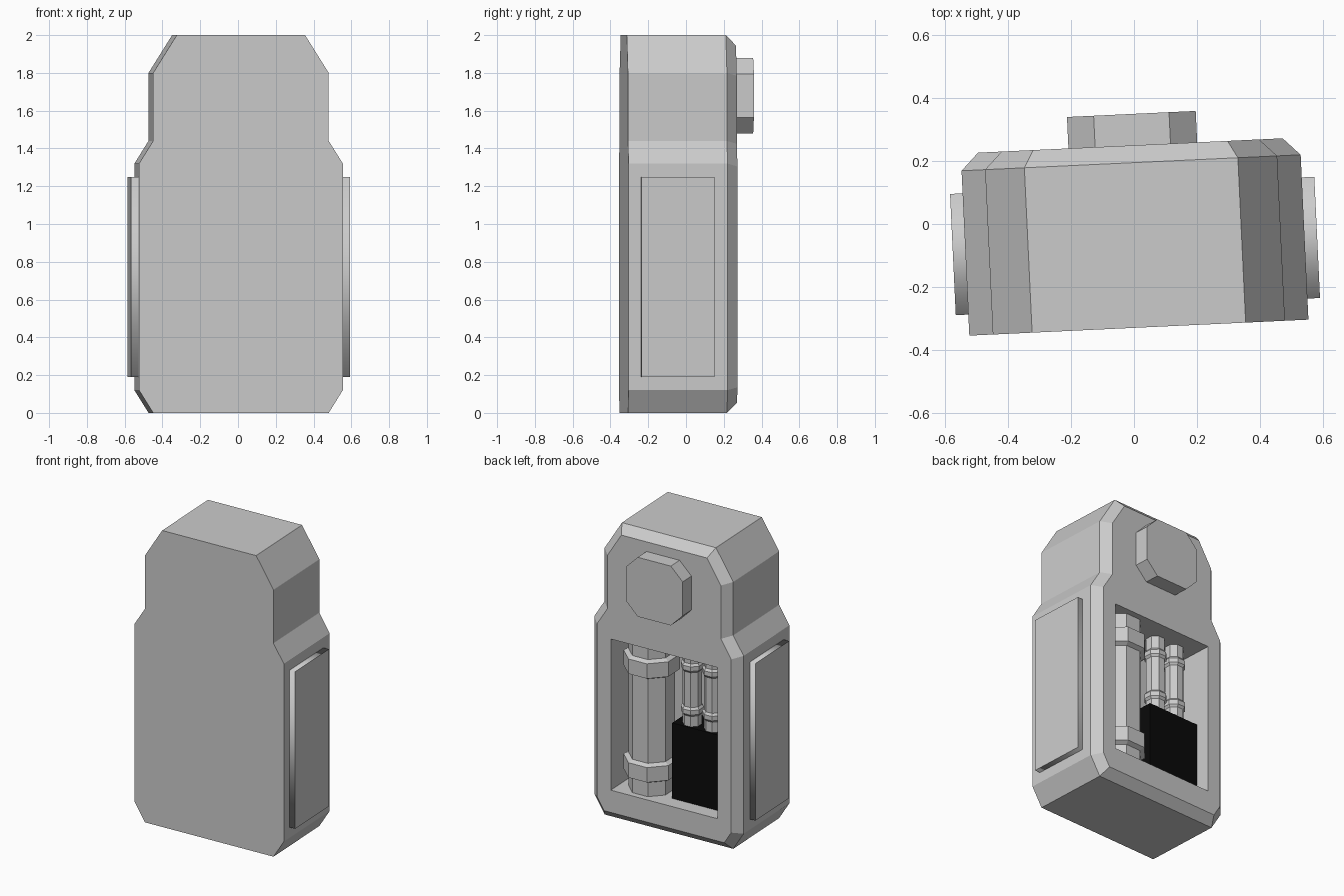
import bpy, bmesh, math
from mathutils import Vector

if "Cube" in bpy.data.objects:
    bpy.data.objects.remove(bpy.data.objects["Cube"])

TURN = math.radians(2.7)   # the whole unit stands slightly turned


def finish(bm, name):
    bmesh.ops.recalc_face_normals(bm, faces=bm.faces)
    me = bpy.data.meshes.new(name)
    bm.to_mesh(me)
    bm.free()
    ob = bpy.data.objects.new(name, me)
    ob.rotation_euler.z = TURN
    bpy.context.collection.objects.link(ob)
    return ob


def prism(profile, y0, y1, bevel=0.0):
    """Extrude an (x, z) outline from y0 to y1, chamfering the rear rim."""
    bm = bmesh.new()
    front = bm.faces.new([bm.verts.new((x, y0, z)) for x, z in profile])
    ext = bmesh.ops.extrude_face_region(bm, geom=[front], use_keep_orig=True)
    new = ext["geom"]
    verts = [g for g in new if isinstance(g, bmesh.types.BMVert)]
    bmesh.ops.translate(bm, verts=verts, vec=(0, y1 - y0, 0))
    bmesh.ops.recalc_face_normals(bm, faces=bm.faces)
    if bevel:
        rear = [f for f in bm.faces if f.normal.y > 0.9]
        bmesh.ops.inset_region(bm, faces=rear, thickness=bevel, depth=bevel,
                               use_even_offset=True)
    return bm


def box(name, x0, x1, y0, y1, z0, z1):
    return finish(prism([(x0, z0), (x1, z0), (x1, z1), (x0, z1)], y0, y1), name)


def lathe(name, cx, cy, profile, sides=8):
    """Closed low-sided turned part from (radius, z) points."""
    bm = bmesh.new()
    rings = []
    for r, z in profile:
        rings.append([bm.verts.new((cx + r * math.cos((i + .5) * math.tau / sides),
                                    cy + r * math.sin((i + .5) * math.tau / sides), z))
                      for i in range(sides)])
    for a, b in zip(rings, rings[1:]):
        for i in range(sides):
            j = (i + 1) % sides
            bm.faces.new((a[i], a[j], b[j], b[i]))
    bm.faces.new(rings[0])
    bm.faces.new(rings[-1])
    return finish(bm, name)


def collared_tube(name, cx, cy, r, rc, z0, z1, inset, height):
    """Tube with a collar near each end."""
    c = 0.015
    low = [(r, z0), (r, z0 + inset - c), (rc, z0 + inset),
           (rc, z0 + inset + height), (r, z0 + inset + height + c)]
    high = [(q, z0 + z1 - z) for q, z in reversed(low)]
    return lathe(name, cx, cy, low + high)


# Main casing with chamfered rear rim
half = [(.465, 0), (.54, .12), (.54, 1.32), (.465, 1.44), (.465, 1.8), (.34, 2)]
casing = finish(prism(half + [(-x, z) for x, z in reversed(half)],
                      -.33, .195, .055), "casing")

# Rear recess cut into the casing
cutter = box("recess_cutter", -.386, .386, -.05, .4, .205, 1.225)
cutter.hide_render = True
mod = casing.modifiers.new("recess", "BOOLEAN")
mod.operation, mod.solver, mod.object = "DIFFERENCE", "EXACT", cutter
bpy.context.view_layer.objects.active = casing
bpy.ops.object.modifier_apply(modifier="recess")
bpy.data.objects.remove(cutter)

# Octagonal boss on the upper rear
w, c, z0, z1 = .205, .085, 1.48, 1.88
right = [(w - c, z0), (w, z0 + c), (w, z1 - c), (w - c, z1)]
outline = right + [(-x, z) for x, z in reversed(right)]
finish(prism([(x + .008, z) for x, z in outline], .24, .35), "rear_boss")

# Side panels: flat outer face, softly shaded rim
for side, label in ((1, "right"), (-1, "left")):
    xs = sorted((side * .52, side * .58))
    panel = box(label + "_side_panel", xs[0], xs[1], -.263, .123, .19, 1.25)
    bm = bmesh.new()
    bm.from_mesh(panel.data)
    for f in bm.faces:
        f.smooth = True
        if abs(f.normal.x) > .9:
            for e in f.edges:
                e.smooth = False
    bm.to_mesh(panel.data)
    bm.free()

# Large canister and two small tubes inside the recess
collared_tube("canister", .20, .075, .145, .175, .205, 1.225, .11, .10)
for i, x in enumerate((-.10, -.255)):
    collared_tube("small_tube_%d" % (i + 1), x, .085, .06, .072, .70, 1.225, .10, .03)

# Black box below the small tubes
block = box("black_box", -.386, .005, -.05, .15, .205, .715)
mat = bpy.data.materials.new("black")
mat.diffuse_color = (.003, .003, .003, 1)
mat.use_nodes = True
mat.node_tree.nodes["Principled BSDF"].inputs["Base Color"].default_value = mat.diffuse_color
block.data.materials.append(mat)
